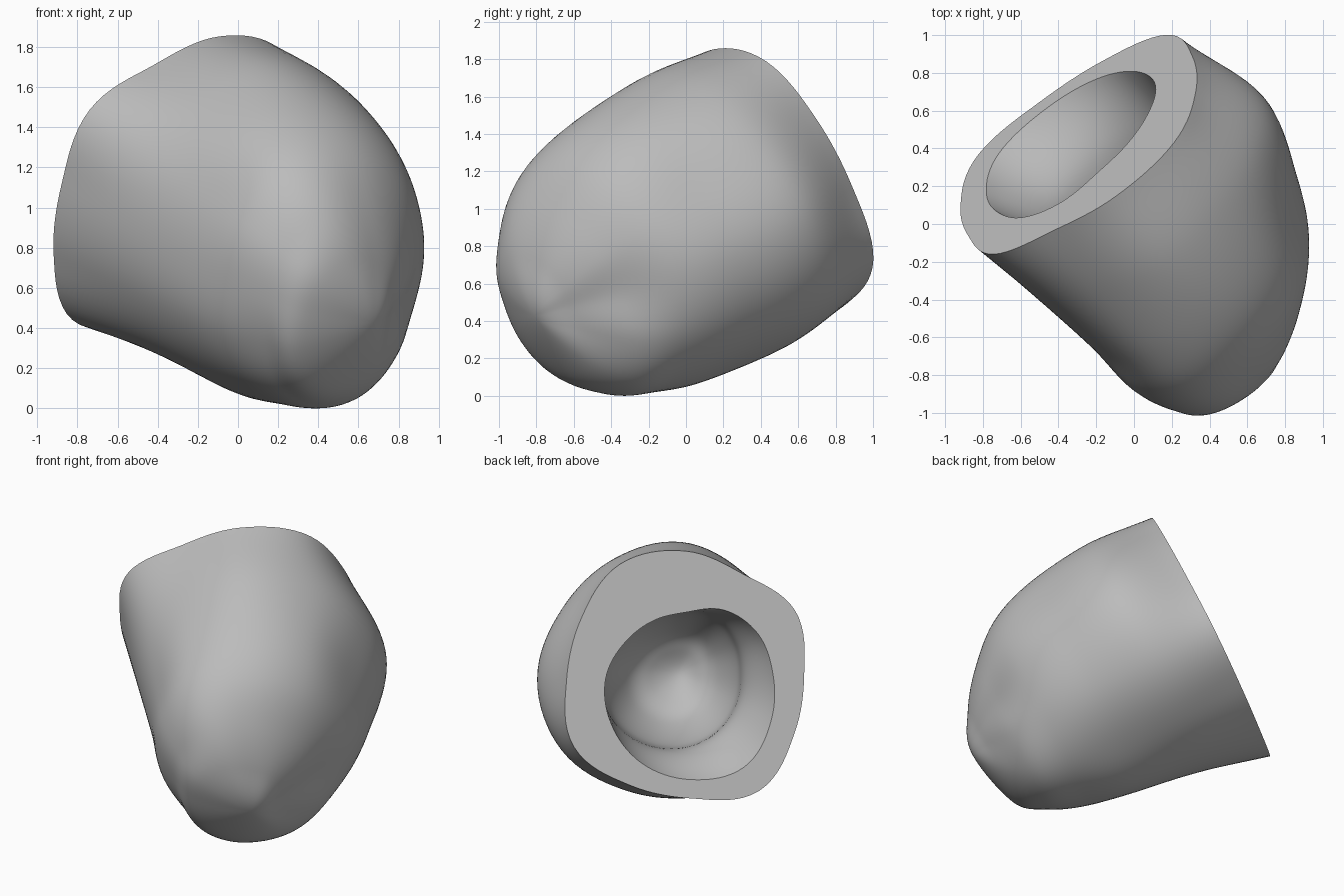
import bpy, bmesh, math
from mathutils import Vector

if "Cube" in bpy.data.objects:
    bpy.data.objects.remove(bpy.data.objects["Cube"])

SEGMENTS = 96
STEPS = 10

# Frame of the flat cut: normal, sideways and upward directions
normal = Vector((-0.571, 0.713, 0.406)).normalized()
side = Vector((0, 0, -1)).cross(normal).normalized()
if side.x < 0:
    side.negate()
up = side.cross(normal)
centre = Vector((-0.3, 0.4, 1.1))

# Cross-sections: depth below the cut, then radii every 30 degrees
outer = [
    (0.00, [.78, .78, .84, .80, .74, .80, .74, .77, .86, .78, .79, .86]),
    (0.45, [.94, .89, .87, .85, .76, .71, .67, .69, .75, .78, .83, .92]),
    (0.90, [.82, .78, .81, .81, .76, .65, .60, .62, .67, .75, .77, .82]),
    (1.20, [.67, .66, .69, .71, .71, .63, .57, .58, .62, .67, .70, .70]),
    (1.43, [.42, .45, .48, .52, .57, .53, .48, .48, .53, .58, .60, .53]),
    (1.60, [.20, .22, .25, .28, .34, .37, .36, .38, .40, .40, .36, .25]),
]
hole = [.53, .46, .42, .41, .48, .52, .54, .60, .68, .66, .63, .58]
neck = [.53, .47, .43, .42, .43, .40, .38, .40, .44, .48, .52, .55]
inner = [(0.0, hole), (0.3, neck)]
inner += [(d, [r * k for r in neck]) for d, k in ((0.65, .92), (0.95, .64), (1.07, .35))]


def spline(a, b, c, d, t):
    """Catmull-Rom interpolation between b and c."""
    return b + 0.5 * t * (c - a + t * (2*a - 5*b + 4*c - d + t * (3*(b - c) + d - a)))


def smooth_ring(radii):
    """Resample the radii round a closed ring."""
    n = len(radii)
    out = []
    for i in range(SEGMENTS):
        k, t = divmod(i * n / SEGMENTS, 1)
        out.append(spline(*(radii[(int(k) + j) % n] for j in (-1, 0, 1, 2)), t))
    return out


def loft(sections, tip):
    """Smooth rings from the cut down to just above the tip."""
    rows = [[d] + smooth_ring(r) for d, r in sections]
    last, half = rows[-1], SEGMENTS // 2
    opposite = [last[0]] + [-last[1 + (i + half) % SEGMENTS] for i in range(SEGMENTS)]
    first = [2*a - b for a, b in zip(rows[0], rows[1])]
    rows = [first] + rows + [[tip] + [0] * SEGMENTS, opposite]
    return [[spline(*v, s / STEPS) for v in zip(*rows[k:k + 4])]
            for k in range(len(rows) - 3) for s in range(STEPS)]


bm = bmesh.new()


def place(depth, radius, i):
    a = math.tau * i / SEGMENTS
    return bm.verts.new(centre - normal * depth
                        + radius * (side * math.cos(a) + up * math.sin(a)))


def skin(sections, tip):
    """Skin a loft with quads, close the tip, return the open ring."""
    rings = [[place(row[0], r, i) for i, r in enumerate(row[1:])]
             for row in loft(sections, tip)]
    for a, b in zip(rings, rings[1:]):
        bridge(a, b)
    pole = place(tip, 0, 0)
    for i in range(SEGMENTS):
        bm.faces.new((rings[-1][i - 1], rings[-1][i], pole))
    return rings[0]


def bridge(a, b):
    for i in range(SEGMENTS):
        bm.faces.new((a[i - 1], a[i], b[i], b[i - 1]))


# Lumpy outside, rounded cavity and the flat rim between them
bridge(skin(outer, 1.70), skin(inner, 1.13))
bmesh.ops.recalc_face_normals(bm, faces=bm.faces)

mesh = bpy.data.meshes.new("hollow_shell")
bm.to_mesh(mesh)
bm.free()
shell = bpy.data.objects.new("hollow_shell", mesh)
bpy.context.collection.objects.link(shell)

# Stand the shell on the ground
lowest = min(v.co.z for v in mesh.vertices)
for v in mesh.vertices:
    v.co.z -= lowest

grey = bpy.data.materials.new("plain_grey")
grey.use_nodes = True
colour = (0.5, 0.5, 0.5, 1)
grey.diffuse_color = colour
grey.node_tree.nodes["Principled BSDF"].inputs["Base Color"].default_value = colour
mesh.materials.append(grey)

bpy.context.view_layer.objects.active = shell
shell.select_set(True)
bpy.ops.object.shade_smooth_by_angle(angle=math.radians(40))
